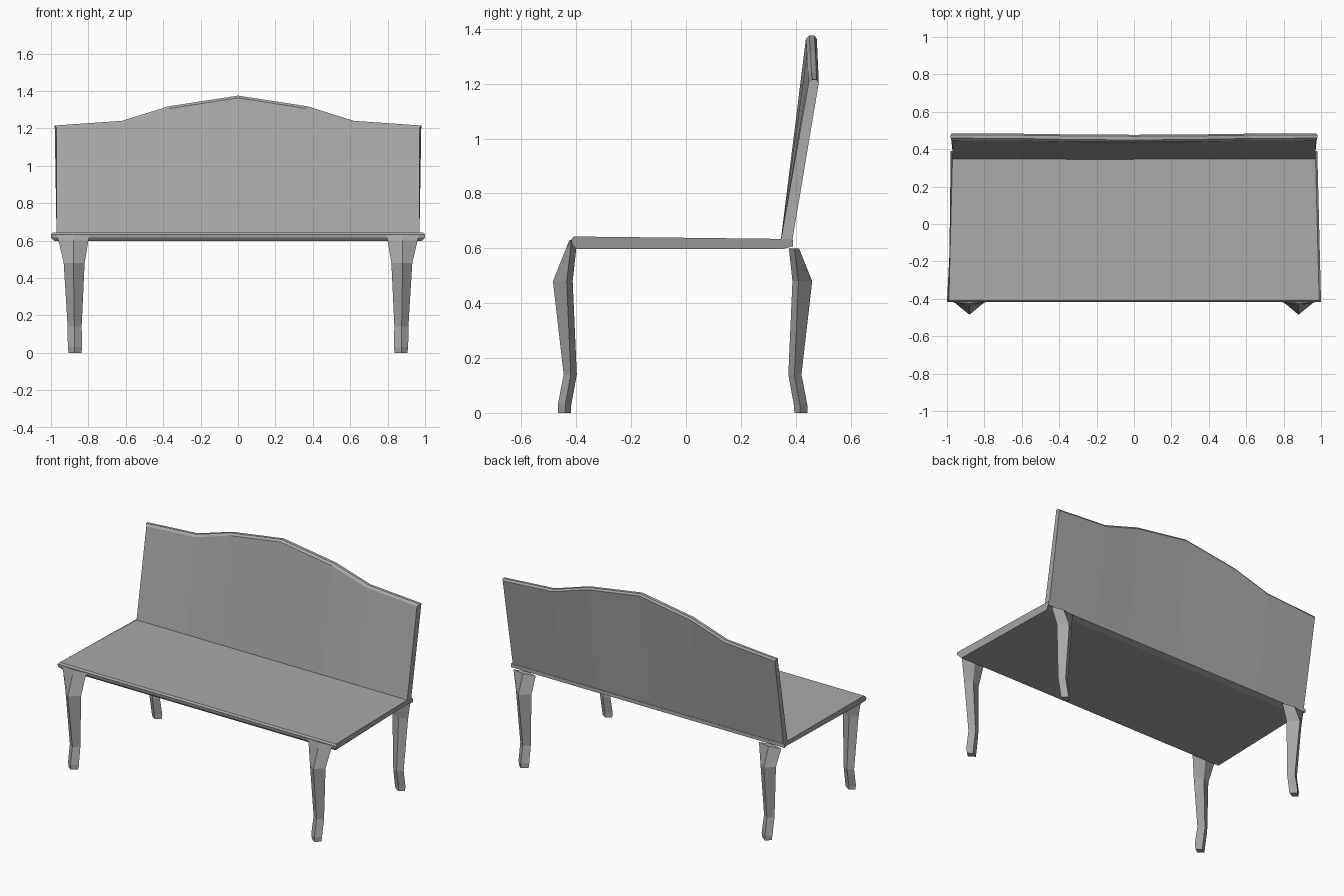
import bpy, bmesh

cube = bpy.data.objects.get("Cube")
if cube:
    bpy.data.objects.remove(cube, do_unlink=True)

grey = bpy.data.materials.new("plain grey")
grey.use_nodes = True
COLOUR = (0.4, 0.4, 0.4, 1)
grey.diffuse_color = COLOUR
grey.node_tree.nodes["Principled BSDF"].inputs["Base Color"].default_value = COLOUR


def loft(name, rings):
    """Skin a list of equal rings of points and cap both ends."""
    bm = bmesh.new()
    rows = [[bm.verts.new(p) for p in ring] for ring in rings]
    n = len(rows[0])
    for a, b in zip(rows, rows[1:]):
        for i in range(n):
            j = (i + 1) % n
            bm.faces.new((a[i], a[j], b[j], b[i]))
    bm.faces.new(rows[0])
    bm.faces.new(rows[-1])
    bmesh.ops.recalc_face_normals(bm, faces=bm.faces)
    mesh = bpy.data.meshes.new(name)
    bm.to_mesh(mesh)
    bm.free()
    mesh.materials.append(grey)
    obj = bpy.data.objects.new(name, mesh)
    bpy.context.collection.objects.link(obj)
    return obj


# Seat: side profile with a chamfered front edge, tapering slightly to the back
seat_profile = [(-0.40, 0.597, 0.98), (-0.415, 0.615, 1.0), (-0.418, 0.632, 1.0),
                (-0.41, 0.643, 0.99), (0.37, 0.634, 0.97), (0.39, 0.63, 0.98),
                (0.39, 0.607, 0.98), (0.35, 0.597, 0.96)]
loft("seat", [[(side * x, y, z) for y, z, x in seat_profile] for side in (-1, 1)])

# Backrest: leaning panel with a crested top and a chamfered rim
crest = [(0.98, 1.215), (0.62, 1.24), (0.37, 1.318), (0, 1.375)]
crest = [(-x, z) for x, z in crest] + [(x, z) for x, z in crest[-2::-1]]
rings = []
for x, top in crest:
    rise = (top - 1.215) / 0.16
    front, back = 0.447 - 0.01 * rise, 0.484 - 0.007 * rise
    low = x * 0.99
    rings.append([(low, 0.345, 0.625), (x * 0.99, front, top - 0.012),
                  (x, front + 0.012, top), (x, back - 0.008, top),
                  (x * 0.995, back, top - 0.012), (low, 0.387, 0.625)])
loft("backrest", rings)

# Legs: diamond section; height, outer / ridge / inner x, front / middle / rear y
leg_rings = [(0.63, 0.97, 0.88, 0.79, -0.425, -0.418, -0.41),
             (0.60, 0.96, 0.88, 0.80, -0.437, -0.42, -0.40),
             (0.48, 0.932, 0.88, 0.82, -0.485, -0.435, -0.413),
             (0.14, 0.911, 0.875, 0.836, -0.446, -0.42, -0.398),
             (0.03, 0.91, 0.875, 0.833, -0.467, -0.44, -0.418),
             (0.0, 0.905, 0.875, 0.838, -0.467, -0.44, -0.42)]
for row, flip in (("front", 1), ("back", -1)):
    for hand, side in (("left", 1), ("right", -1)):
        sections = []
        for z, outer, ridge, inner, front, mid, rear in leg_rings:
            if row == "back":
                z = min(z, 0.605)
            points = [(outer, mid), (ridge, front), (inner, mid), (ridge, rear)]
            sections.append([(side * x, flip * (y + 0.0125) - 0.0125, z) for x, y in points])
        if row == "back":
            sections = sections[1:]
        loft(f"{row}_{hand}_leg", sections)
